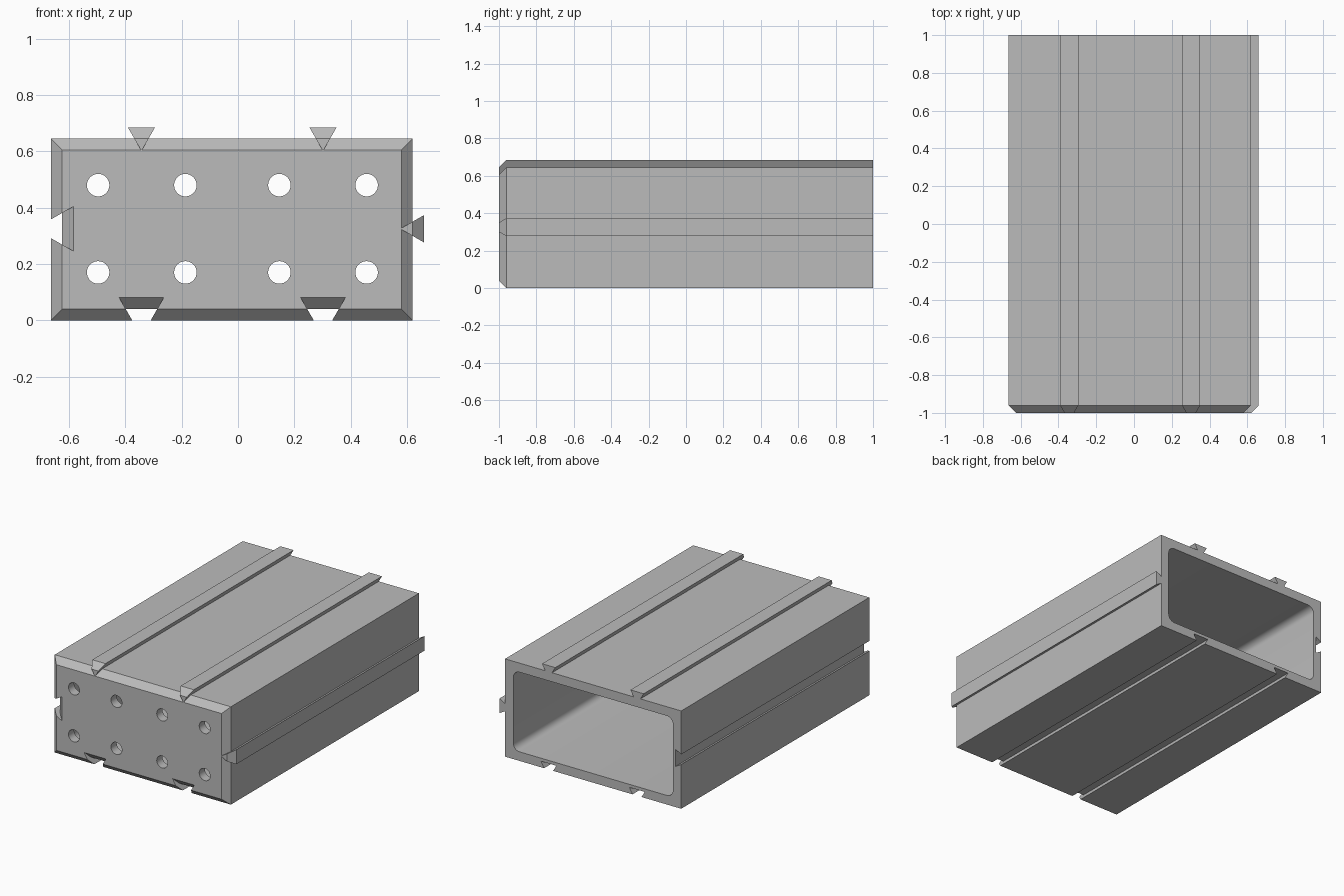
import bpy, bmesh
from math import sin, cos, pi

cube = bpy.data.objects.get("Cube")
if cube:
    bpy.data.objects.remove(cube, do_unlink=True)

grey = bpy.data.materials.new("plain grey")
grey.use_nodes = True
grey.diffuse_color = (0.5, 0.5, 0.5, 1)
grey.node_tree.nodes["Principled BSDF"].inputs["Base Color"].default_value = (0.5, 0.5, 0.5, 1)

# Outer size of the box in x and z, bevel size and wall thickness
LEFT, RIGHT, TOP = -0.665, 0.62, 0.645
BEVEL, WALL, SLOPE = 0.04, 0.06, 0.577
SLOTS, MID = (-0.343, 0.302), 0.325


def loft(name, sections):
    """Solid through (y, [(x, z), ...]) sections."""
    bm = bmesh.new()
    rings = [[bm.verts.new((x, y, z)) for x, z in pts] for y, pts in sections]
    for a, b in zip(rings, rings[1:]):
        for i in range(len(a)):
            j = (i + 1) % len(a)
            bm.faces.new((a[i], a[j], b[j], b[i]))
    bm.faces.new(rings[0])
    bm.faces.new(rings[-1])
    bmesh.ops.recalc_face_normals(bm, faces=bm.faces)
    mesh = bpy.data.meshes.new(name)
    bm.to_mesh(mesh)
    bm.free()
    mesh.materials.append(grey)
    obj = bpy.data.objects.new(name, mesh)
    bpy.context.collection.objects.link(obj)
    return obj


def rect(inset):
    x0, x1, z0, z1 = LEFT + inset, RIGHT - inset, inset, TOP - inset
    return [(x0, z0), (x1, z0), (x1, z1), (x0, z1)]


def arc(x, z, r, start, end, n):
    return [(x + r * cos(start + (end - start) * i / n),
             z + r * sin(start + (end - start) * i / n)) for i in range(n + 1)]


def dovetail(place, low, high, half):
    """Trapezoid between two heights; half is the half width at height zero."""
    wl, wh = half + SLOPE * low, half + SLOPE * high
    return [place(*p) for p in ((-wl, low), (wl, low), (wh, high), (-wh, high))]


def combine(target, tool, operation):
    mod = target.modifiers.new(operation.lower(), "BOOLEAN")
    mod.object, mod.operation, mod.solver = tool, operation, "EXACT"
    bpy.ops.object.select_all(action="DESELECT")
    bpy.context.view_layer.objects.active = target
    target.select_set(True)
    bpy.ops.object.modifier_apply(modifier=mod.name)
    bpy.data.objects.remove(tool, do_unlink=True)


# Box with a bevelled front
body = loft("drawer_housing", [(-1, rect(BEVEL)), (-1 + BEVEL, rect(0)), (1, rect(0))])

# Cavity with rounded corners, open at the back
r = 0.045
corners = rect(WALL + r)
order = (2, 3, 0, 1)
outline = [p for k, c in enumerate(order)
           for p in arc(*corners[c], r, k * pi / 2, (k + 1) * pi / 2, 6)]
combine(body, loft("cavity", [(-1 + WALL, outline), (1.05, outline)]), "DIFFERENCE")

# Round holes in the front wall
for x in (-0.497, -0.187, 0.147, 0.457):
    for z in (0.17, 0.48):
        ring = arc(x, z, 0.04, 0, 2 * pi, 32)[:-1]
        combine(body, loft("hole", [(-1.05, ring), (-0.9, ring)]), "DIFFERENCE")

# Dovetail grooves in the bottom and the -x side, flared at the front
grooves = [lambda u, d, c=c: (c + u, d) for c in SLOTS]
grooves.append(lambda u, d: (LEFT + d, MID + u))
for place in grooves:
    deep = dovetail(place, -0.02, 2 * BEVEL, 0.033)
    shallow = dovetail(place, -0.02, BEVEL, 0.033)
    combine(body, loft("groove", [(-1.05, deep), (-1, deep),
                                  (-1 + BEVEL, shallow), (1.05, shallow)]), "DIFFERENCE")

# Dovetail rails on the top and the +x side, bevelled at the front
rails = [lambda u, d, c=c: (c + u, TOP + d) for c in SLOTS]
rails.append(lambda u, d: (RIGHT + d, MID + u))
for place in rails:
    full = dovetail(place, -BEVEL, BEVEL, 0.025)
    combine(body, loft("rail", [(-1, dovetail(place, -BEVEL, 0, 0.025)),
                                (-1 + BEVEL, full), (1, full)]), "UNION")

bpy.ops.object.shade_smooth_by_angle(angle=pi / 6)
